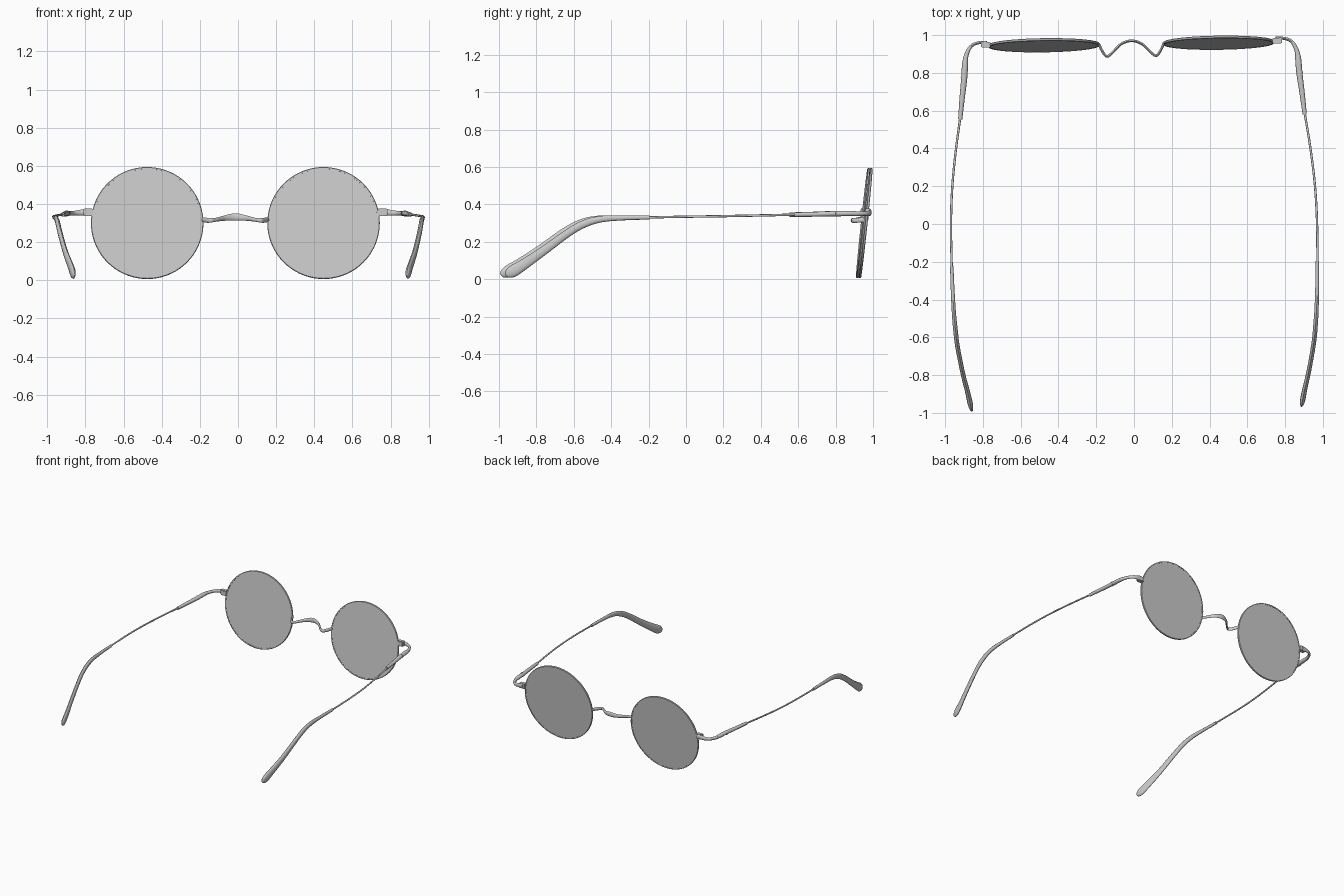
import bpy, bmesh, math
from mathutils import Vector, Matrix

if "Cube" in bpy.data.objects:
    bpy.data.objects.remove(bpy.data.objects["Cube"])

# the whole pair of glasses is turned very slightly about z
TURN = Matrix.Rotation(0.0145, 4, 'Z')


def finish(name, bm, matrix=Matrix()):
    bmesh.ops.transform(bm, matrix=TURN @ matrix, verts=bm.verts)
    bmesh.ops.recalc_face_normals(bm, faces=bm.faces)
    me = bpy.data.meshes.new(name)
    bm.to_mesh(me)
    bm.free()
    ob = bpy.data.objects.new(name, me)
    bpy.context.collection.objects.link(ob)
    bpy.ops.object.select_all(action='DESELECT')
    ob.select_set(True)
    bpy.context.view_layer.objects.active = ob
    bpy.ops.object.shade_smooth_by_angle(angle=math.radians(40))
    return ob


def lathe(name, profile, matrix, closed, n=72):
    """Revolve (radius, y) points about the y axis."""
    bm = bmesh.new()
    vs = [bm.verts.new((r, y, 0)) for r, y in profile]
    pairs = list(zip(vs, vs[1:] + vs[:1])) if closed else list(zip(vs, vs[1:]))
    edges = [bm.edges.new(p) for p in pairs]
    bmesh.ops.spin(bm, geom=vs + edges, cent=(0, 0, 0), axis=(0, 1, 0),
                   angle=2 * math.pi, steps=n, use_duplicate=False)
    bmesh.ops.remove_doubles(bm, verts=bm.verts, dist=1e-5)
    return finish(name, bm, matrix)


def catmull(p, steps):
    """Smooth rows of numbers (position + half sizes)."""
    out = []
    for i in range(len(p) - 1):
        a, b, c, d = p[max(i - 1, 0)], p[i], p[i + 1], p[min(i + 2, len(p) - 1)]
        for k in range(steps):
            t = k / steps
            out.append([0.5 * (2 * q + (r - o) * t + (2 * o - 5 * q + 4 * r - s) * t * t
                               + (3 * q - o - 3 * r + s) * t ** 3)
                        for o, q, r, s in zip(a, b, c, d)])
    return out + [list(p[-1])]


def sweep(name, rows, side=1, steps=6, n=12):
    """Elliptical tube; each row is x, y, z, half width, half height."""
    rows = catmull([(r[0] * side, *r[1:]) for r in rows], steps)
    pts = [Vector(r[:3]) for r in rows]
    bm = bmesh.new()
    rings = []
    for i, r in enumerate(rows):
        t = (pts[min(i + 1, len(pts) - 1)] - pts[max(i - 1, 0)]).normalized()
        across = t.cross(Vector((0, 0, 1))).normalized()
        up = across.cross(t)
        rings.append([bm.verts.new(pts[i] + across * r[3] * math.cos(a) + up * r[4] * math.sin(a))
                      for a in (2 * math.pi * k / n for k in range(n))])
    for a, b in zip(rings, rings[1:]):
        for k in range(n):
            bm.faces.new((a[k], a[(k + 1) % n], b[(k + 1) % n], b[k]))
    bm.faces.new(rings[0])
    bm.faces.new(rings[-1])
    return finish(name, bm)


# nose bridge
half = [(0.172, 0.955, 0.318, 0.007, 0.012), (0.155, 0.918, 0.315, 0.007, 0.013),
        (0.132, 0.890, 0.314, 0.007, 0.012), (0.105, 0.905, 0.317, 0.007, 0.010),
        (0.055, 0.953, 0.326, 0.007, 0.014)]
mid = [(0.0, 0.970, 0.332, 0.007, 0.019)]
sweep("nose_bridge", half + mid + [(-r[0], *r[1:]) for r in reversed(half)])

for s, tag in ((1, "right"), (-1, "left")):
    # lens and rim, leaning forward at the top
    place = Matrix.Translation((s * 0.4625, 0.953, 0.300)) @ Matrix.Rotation(-0.105, 4, 'X')
    lathe("lens_" + tag, [(0, -0.005), (0.288, -0.005), (0.288, 0.005), (0, 0.005)], place, False)
    lathe("rim_" + tag, [(0.285, -0.007), (0.292, -0.007), (0.295, -0.004), (0.295, 0.004),
                         (0.292, 0.007), (0.285, 0.007)], place, True)

    # clamp block beside the lens
    bm = bmesh.new()
    bmesh.ops.create_cube(bm, size=1)
    bmesh.ops.bevel(bm, geom=bm.edges[:], offset=0.1, segments=2, affect='EDGES')
    finish("clamp_" + tag, bm, Matrix.Translation((s * 0.772, 0.960, 0.357))
           @ Matrix.Diagonal((0.05, 0.030, 0.040, 1)))

    # end piece curving back to the hinge
    sweep("end_piece_" + tag, [
        (0.765, 0.973, 0.358, 0.008, 0.018), (0.815, 0.970, 0.354, 0.008, 0.015),
        (0.852, 0.950, 0.351, 0.009, 0.012), (0.875, 0.905, 0.350, 0.012, 0.012),
        (0.881, 0.870, 0.350, 0.014, 0.013)], s)
    # thick front part of the temple
    sweep("temple_sleeve_" + tag, [
        (0.879, 0.895, 0.351, 0.011, 0.012), (0.882, 0.860, 0.351, 0.016, 0.014),
        (0.888, 0.780, 0.350, 0.016, 0.014), (0.900, 0.680, 0.347, 0.014, 0.013),
        (0.912, 0.567, 0.345, 0.011, 0.012)], s)
    # hinge knuckle
    sweep("hinge_" + tag, [(0.887, 0.797, 0.350, 0.0175, 0.0155),
                           (0.889, 0.785, 0.350, 0.0175, 0.0155)], s, steps=1)
    # thin wire
    sweep("temple_wire_" + tag, [
        (0.911, 0.580, 0.345, 0.006, 0.006), (0.938, 0.400, 0.341, 0.006, 0.006),
        (0.960, 0.200, 0.337, 0.006, 0.006), (0.969, 0.000, 0.334, 0.006, 0.006),
        (0.968, -0.230, 0.330, 0.006, 0.006)], s)
    # ear piece, widening and bending down to a rounded tip
    sweep("ear_piece_" + tag, [
        (0.968, -0.210, 0.330, 0.009, 0.011), (0.965, -0.340, 0.328, 0.010, 0.013),
        (0.960, -0.460, 0.322, 0.011, 0.017), (0.953, -0.550, 0.299, 0.012, 0.020),
        (0.943, -0.640, 0.250, 0.012, 0.021), (0.917, -0.780, 0.148, 0.012, 0.024),
        (0.893, -0.880, 0.079, 0.013, 0.029), (0.882, -0.932, 0.046, 0.014, 0.032),
        (0.877, -0.957, 0.032, 0.012, 0.027), (0.874, -0.972, 0.023, 0.007, 0.016),
        (0.873, -0.976, 0.020, 0.001, 0.003)], s)
